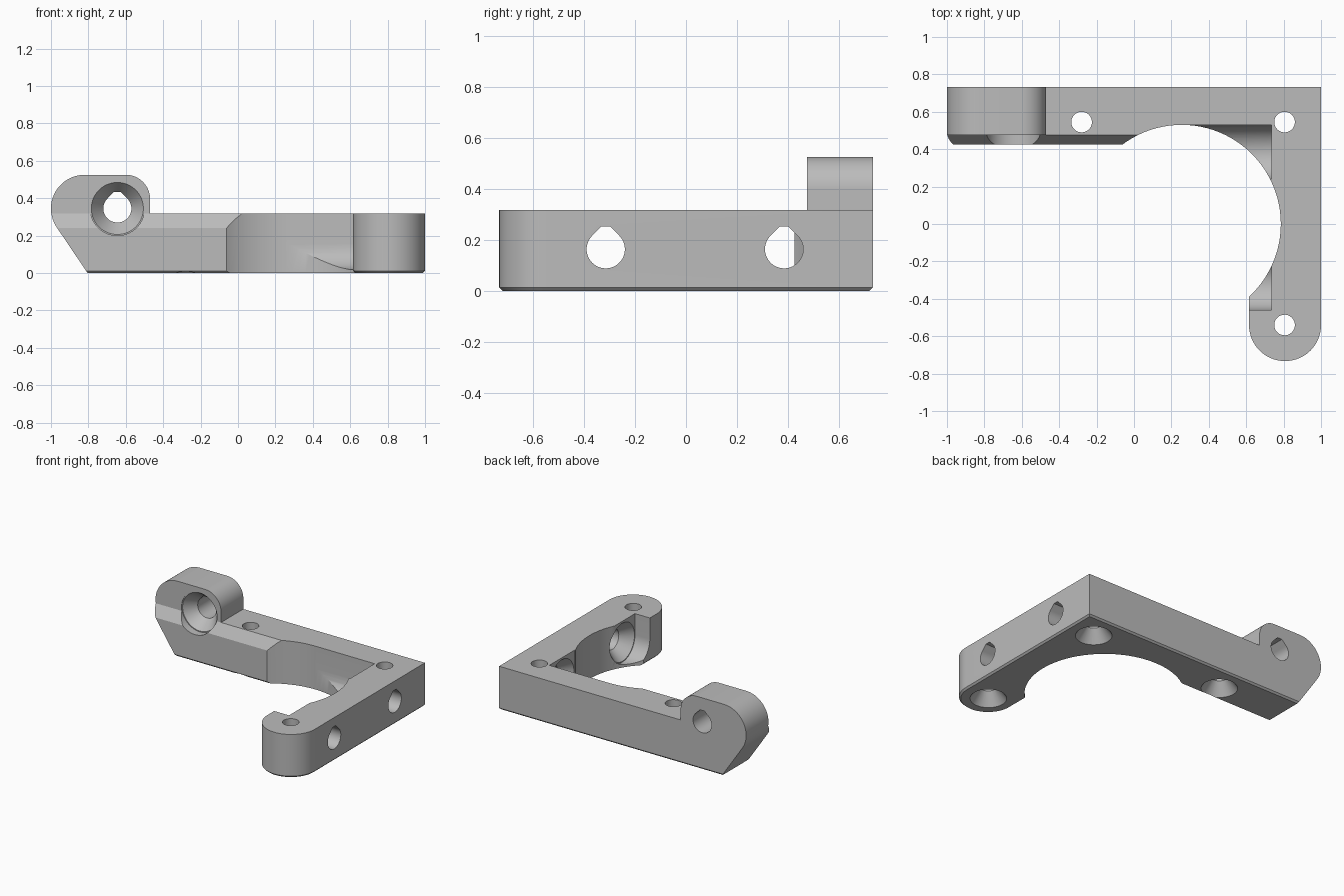
import bpy, bmesh
from math import cos, sin, radians

if "Cube" in bpy.data.objects:
    bpy.data.objects.remove(bpy.data.objects["Cube"], do_unlink=True)

PLACE = {"x": lambda u, v, w: (w, u, v),
         "y": lambda u, v, w: (u, w, v),
         "z": lambda u, v, w: (u, v, w)}


def arc(cu, cv, r, start, end, n=64):
    """Points on an arc, angles in degrees."""
    angles = [radians(start + (end - start) * i / n) for i in range(n + 1)]
    return [(cu + r * cos(a), cv + r * sin(a)) for a in angles]


def circle(cu, cv, r):
    return arc(cu, cv, r, 0, 360)[:-1]


def teardrop(cu, cv, r):
    """Round hole with a clipped peak."""
    peak = 1.18 * r
    half = r * 2 ** 0.5 - peak
    return arc(cu, cv, r, 135, 405) + [(cu + half, cv + peak), (cu - half, cv + peak)]


def loft(name, low, high, axis, lo, hi, chamfer=0):
    """Solid between two matching outlines at lo and hi along an axis."""
    bm = bmesh.new()
    a = [bm.verts.new(PLACE[axis](u, v, lo)) for u, v in low]
    b = [bm.verts.new(PLACE[axis](u, v, hi)) for u, v in high]
    n = len(a)
    base = bm.faces.new(a)
    bm.faces.new(b)
    for i in range(n):
        j = (i + 1) % n
        bm.faces.new((a[i], a[j], b[j], b[i]))
    bmesh.ops.recalc_face_normals(bm, faces=bm.faces)
    if chamfer:
        bmesh.ops.bevel(bm, geom=list(base.edges), offset=chamfer,
                        segments=1, affect="EDGES")
    mesh = bpy.data.meshes.new(name)
    bm.to_mesh(mesh)
    bm.free()
    obj = bpy.data.objects.new(name, mesh)
    bpy.context.collection.objects.link(obj)
    return obj


def prism(name, outline, axis, lo, hi, chamfer=0):
    return loft(name, outline, outline, axis, lo, hi, chamfer)


# L-shaped blank with a rounded leg end and chamfered underside
outline = [(-1.05, 0.733), (-1.05, 0.425), (0.5, 0.425), (0.615, 0.3)]
outline += arc(0.8075, -0.5405, 0.1925, 180, 360, 32) + [(1, 0.733)]
bracket = prism("corner_bracket", outline, "z", 0, 0.56, 0.012)

cutters = []

# Side silhouette: slanted foot, rounded lug, lowered top
silhouette = [(1.1, 0.317), (1.1, 0.65), (-1.1, 0.65), (-1.1, -0.1), (-0.737, -0.1)]
silhouette += arc(-0.82, 0.345, 0.18, 214, 90, 32)
silhouette += arc(-0.6, 0.395, 0.13, 90, 0, 24) + [(-0.47, 0.317)]
cutters.append(prism("silhouette_cutter", silhouette, "y", -1, 1))

# Sloped shoulder along the front of the long arm
shoulder = [(0.3, 0.24), (0.425, 0.24), (0.475, 0.317), (0.475, 0.65), (0.3, 0.65)]
cutters.append(prism("shoulder_cutter", shoulder, "x", -1.2, 0.3))

# Large round opening
cutters.append(prism("opening_cutter", arc(0.255, 0, 0.53, 0, 360, 96)[:-1], "z", -0.1, 0.7))

# Cross holes through the leg, with open-topped head slots
for y in (-0.315, 0.385):
    slot = arc(y, 0.163, 0.145, 180, 360, 40) + [(y + 0.145, 0.5), (y - 0.145, 0.5)]
    cutters.append(prism("slot_cutter", slot, "x", 0.26, 0.735))
    cutters.append(loft("sink_cutter", circle(y, 0.163, 0.143), circle(y, 0.163, 0.073),
                        "x", 0.73, 0.82))
    cutters.append(prism("hole_cutter", teardrop(y, 0.163, 0.075), "x", 0.6, 1.1))

# Lug hole with a sunk head seat
cutters.append(prism("lug_seat_cutter", circle(-0.645, 0.345, 0.145), "y", 0.3, 0.48))
cutters.append(loft("lug_sink_cutter", circle(-0.645, 0.345, 0.143),
                    circle(-0.645, 0.345, 0.073), "y", 0.475, 0.565))
cutters.append(prism("lug_hole_cutter", teardrop(-0.645, 0.345, 0.075), "y", 0.4, 0.9))

# Vertical mounting holes, countersunk from below
for x, y in ((-0.28, 0.545), (0.805, 0.545), (0.805, -0.54)):
    cutters.append(prism("mount_hole_cutter", circle(x, y, 0.055), "z", -0.1, 0.7))
    cutters.append(loft("mount_sink_cutter", circle(x, y, 0.125), circle(x, y, 0.054),
                        "z", -0.005, 0.09))

# Carve the blank
bpy.context.view_layer.objects.active = bracket
for cutter in cutters:
    cutter.hide_render = True
    mod = bracket.modifiers.new("cut", "BOOLEAN")
    mod.operation = "DIFFERENCE"
    mod.solver = "EXACT"
    mod.object = cutter
    bpy.ops.object.modifier_apply(modifier=mod.name)
    bpy.data.objects.remove(cutter, do_unlink=True)

# Plain grey finish
grey = bpy.data.materials.new("plain_grey")
grey.use_nodes = True
colour = (0.5, 0.5, 0.5, 1)
grey.diffuse_color = colour
grey.node_tree.nodes["Principled BSDF"].inputs["Base Color"].default_value = colour
bracket.data.materials.clear()
bracket.data.materials.append(grey)

bpy.ops.object.select_all(action="DESELECT")
bracket.select_set(True)
bpy.ops.object.shade_smooth_by_angle(angle=radians(25))
